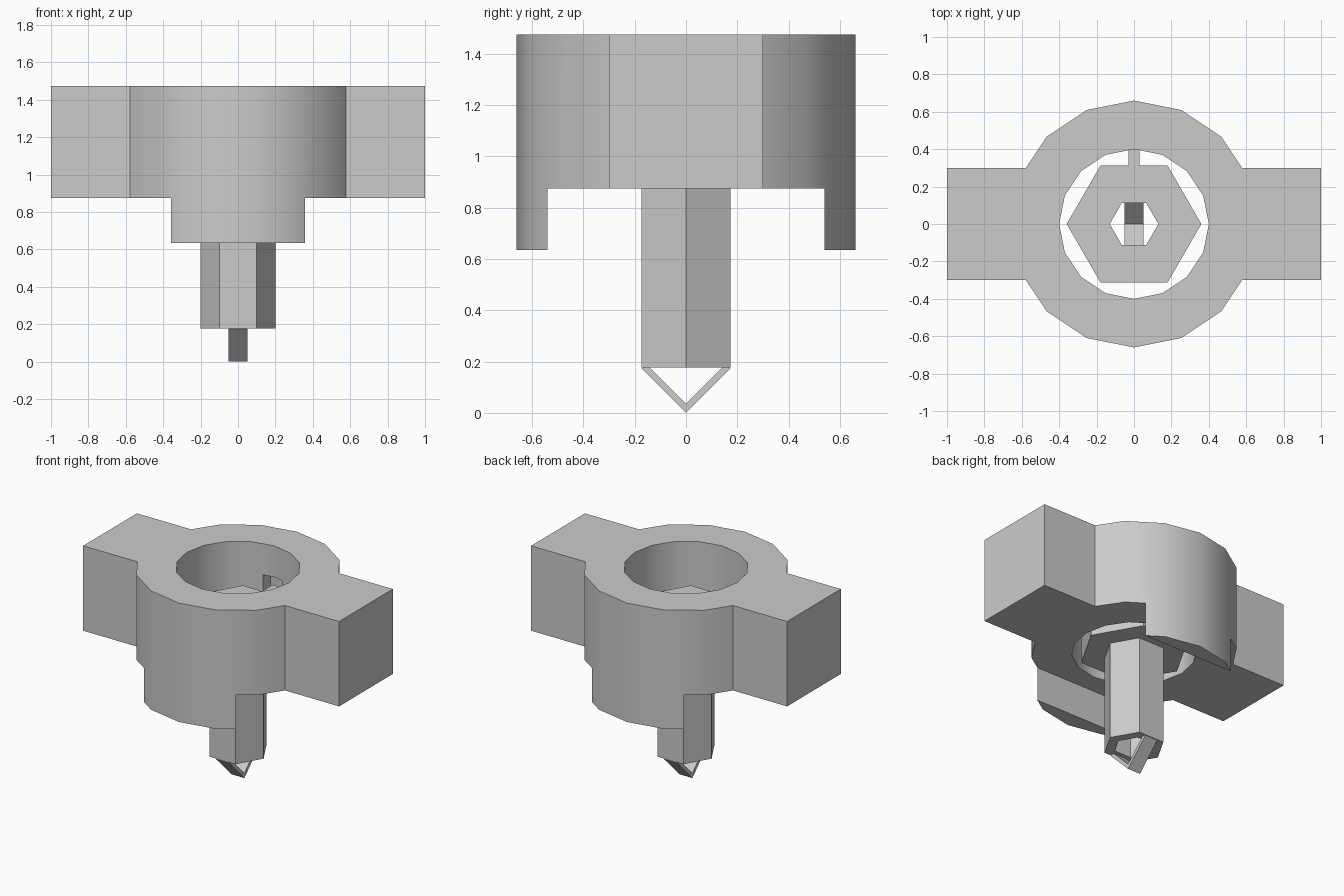
import bpy
import bmesh
from math import cos, sin, pi, radians

if "Cube" in bpy.data.objects:
    bpy.data.objects.remove(bpy.data.objects["Cube"])

grey = bpy.data.materials.new("plain_grey")
grey.use_nodes = True
GREY = (0.6, 0.6, 0.6, 1)
grey.diffuse_color = GREY
grey.node_tree.nodes["Principled BSDF"].inputs["Base Color"].default_value = GREY


def ngon(sides, radius):
    return [(radius * cos(2 * pi * i / sides), radius * sin(2 * pi * i / sides))
            for i in range(sides)]


def rect(x0, x1, y0, y1):
    return [(x0, y0), (x1, y0), (x1, y1), (x0, y1)]


def prism(name, outline, low, high, axis="z"):
    """Extrude an outline along z, or a (y, z) outline along x."""
    bm = bmesh.new()
    place = (lambda p: (*p, low)) if axis == "z" else (lambda p: (low, *p))
    step = (0, 0, high - low) if axis == "z" else (high - low, 0, 0)
    face = bm.faces.new([bm.verts.new(place(p)) for p in outline])
    top = bmesh.ops.extrude_face_region(bm, geom=[face])["geom"]
    bmesh.ops.translate(bm, vec=step,
                        verts=[v for v in top if isinstance(v, bmesh.types.BMVert)])
    bmesh.ops.recalc_face_normals(bm, faces=bm.faces)
    mesh = bpy.data.meshes.new(name)
    bm.to_mesh(mesh)
    bm.free()
    mesh.materials.append(grey)
    obj = bpy.data.objects.new(name, mesh)
    bpy.context.collection.objects.link(obj)
    return obj


def combine(target, tool, operation):
    """Apply a boolean and discard the tool object."""
    mod = target.modifiers.new("cut", "BOOLEAN")
    mod.operation = operation
    mod.solver = "EXACT"
    mod.object = tool
    bpy.context.view_layer.objects.active = target
    bpy.ops.object.modifier_apply(modifier=mod.name)
    bpy.data.objects.remove(tool)


# Collar: ring with two wings, a skirt tab front and back, and a key pocket
TOP, SHOULDER, SKIRT = 1.475, 0.875, 0.635
collar = prism("collar", ngon(16, 0.66), SKIRT, TOP)
combine(collar, prism("gap", rect(-1.2, 1.2, -0.54, 0.54), 0.5, SHOULDER), "DIFFERENCE")
combine(collar, prism("wings", rect(-1, 1, -0.3, 0.3), SHOULDER, TOP), "UNION")
combine(collar, prism("bore", ngon(16, 0.4), 0.4, 1.6), "DIFFERENCE")
combine(collar, prism("pocket", rect(-0.075, 0.075, 0.3, 0.47), 0.95, 1.255), "DIFFERENCE")

# Hexagonal head and shaft, both hollow
head = prism("hex_head", ngon(6, 0.36), SHOULDER, 1.18)
combine(head, prism("bore", ngon(6, 0.13), 0.7, 1.3), "DIFFERENCE")
shaft = prism("hex_shaft", ngon(6, 0.2), 0.177, SHOULDER)
combine(shaft, prism("bore", ngon(6, 0.13), 0.1, 1.0), "DIFFERENCE")

# Key that reaches from the head into the pocket
key = prism("locking_key", rect(-0.03, 0.03, 0.305, 0.43), 1.0, 1.18)

# Bent strip forming the tip
half = [(0.173, 0.173), (0.15, 0.185)]
vee = [(0, 0), *half, (0, 0.035), *[(-y, z) for y, z in reversed(half)]]
tip = prism("vee_tip", vee, -0.05, 0.05, axis="x")

# Smooth the round walls, keep the corners sharp
bpy.ops.object.select_all(action="DESELECT")
collar.select_set(True)
bpy.context.view_layer.objects.active = collar
bpy.ops.object.shade_smooth_by_angle(angle=radians(30))
